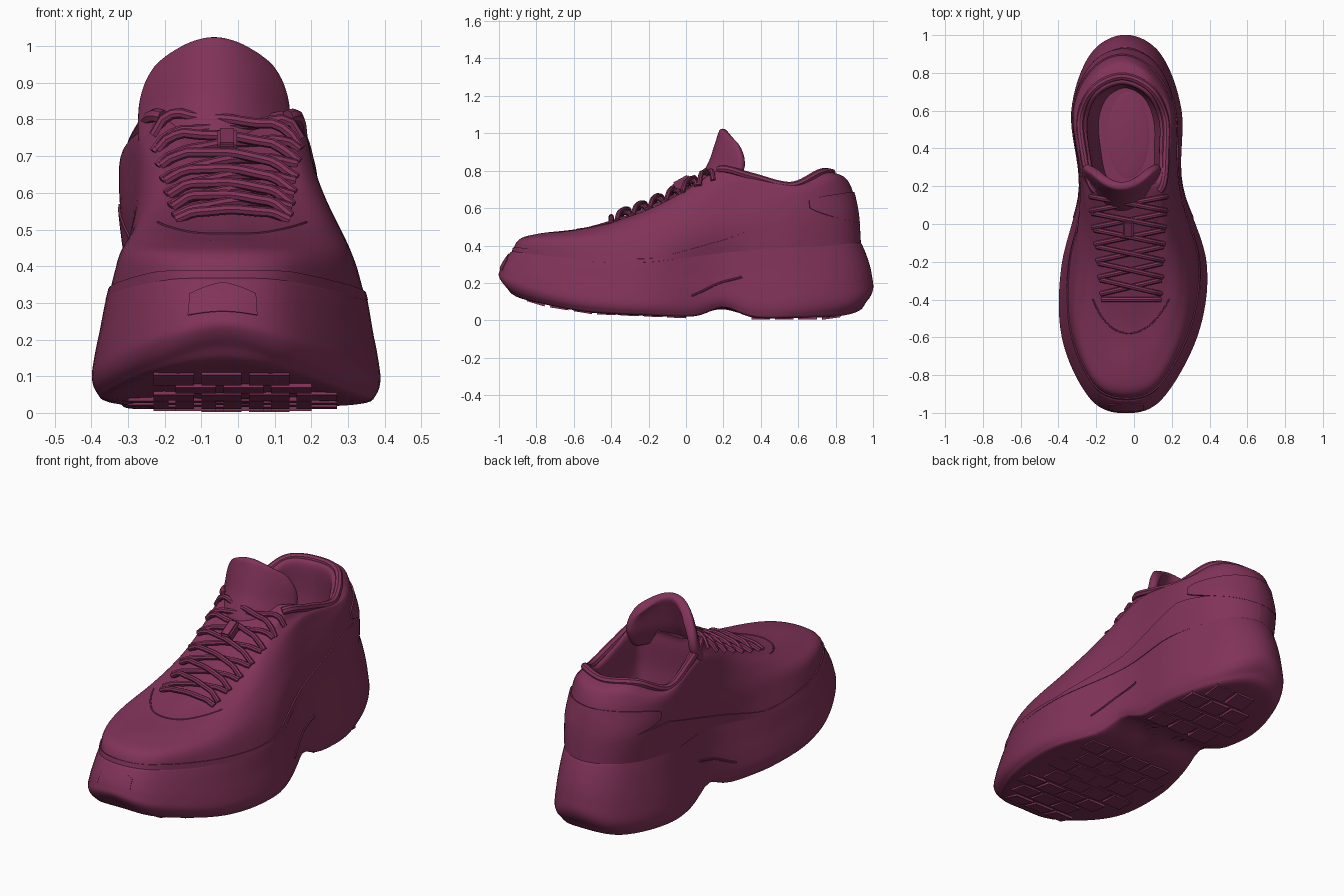
import bpy, bmesh, math
from mathutils import Vector, Matrix
from mathutils.bvhtree import BVHTree

if "Cube" in bpy.data.objects:
    bpy.data.objects.remove(bpy.data.objects["Cube"])

mat = bpy.data.materials.new("maroon")
mat.diffuse_color = (0.22, 0.033, 0.1, 1)
mat.use_nodes = True
mat.node_tree.nodes["Principled BSDF"].inputs["Base Color"].default_value = mat.diffuse_color


def finish(name, bm):
    bmesh.ops.remove_doubles(bm, verts=bm.verts, dist=1e-5)
    bmesh.ops.recalc_face_normals(bm, faces=bm.faces)
    me = bpy.data.meshes.new(name)
    bm.to_mesh(me)
    bm.free()
    ob = bpy.data.objects.new(name, me)
    bpy.context.collection.objects.link(ob)
    me.materials.append(mat)
    return ob


def grid(name, rows, closed=False, caps=False):
    bm = bmesh.new()
    vs = [[bm.verts.new(p) for p in r] for r in rows]
    n = len(rows[0])
    for a, b in zip(vs, vs[1:]):
        for i in range(n if closed else n - 1):
            j = (i + 1) % n
            bm.faces.new((a[i], a[j], b[j], b[i]))
    if caps:
        bm.faces.new(vs[0])
        bm.faces.new(vs[-1])
    return finish(name, bm)


def tube(name, paths, r):
    cu = bpy.data.curves.new(name, 'CURVE')
    cu.dimensions = '3D'
    cu.bevel_depth, cu.bevel_resolution, cu.use_fill_caps = r, 2, True
    for pts in paths:
        sp = cu.splines.new('POLY')
        sp.points.add(len(pts) - 1)
        for q, p in zip(sp.points, pts):
            q.co = (*p, 1)
    ob = bpy.data.objects.new(name, cu)
    bpy.context.collection.objects.link(ob)
    cu.materials.append(mat)
    return ob


def lerp(tab, x):
    for (x0, y0), (x1, y1) in zip(tab, tab[1:]):
        if x <= x1:
            return y0 + (y1 - y0) * max(0, (x - x0) / (x1 - x0))
    return tab[-1][1]


def cat(p, f):
    a, b, c, d = p
    return 0.5 * (2 * b + (c - a) * f + (2 * a - 5 * b + 4 * c - d) * f * f + (3 * b - a - 3 * c + d) * f ** 3)


def surface(rings, notch=0.0):
    """Smooth surface through mirrored control rings: t runs around (0 toe, 7 heel), s runs across rings."""
    def ctrl(ring, i):
        i %= 14
        y, w, z = ring[min(i, 14 - i)]
        return Vector((w if i <= 7 else -w, y, z))

    def S(t, s):
        k, i, n = min(int(s), len(rings) - 2), math.floor(t), len(rings) - 1
        cols = [cat([ctrl(rings[min(max(k + d, 0), n)], i + e) for e in (-1, 0, 1, 2)], t - i) for d in (-1, 0, 1, 2)]
        p = cat(cols, s - k)
        p.x += -0.045 + 0.047 * math.exp(-((p.y + 0.15) / 0.5) ** 2) - 0.02 * min(1, max(0, (p.z - 0.4) / 0.3))
        p.z += notch * math.exp(-((p.y - 0.2) / 0.1) ** 2) * max(0, 1 - p.z / 0.25)
        return p
    return S


def lifted(S, t, s, h):
    p = S(t, s)
    n = (S(t + .02, s) - S(t - .02, s)).cross(S(t, s + .02) - S(t, max(0, s - .02)))
    n.normalize()
    if n.dot(p - Vector((-0.03, p.y * 0.8, 0.3))) < 0:
        n = -n
    return p + n * h


def patch(name, S, t0, t1, lo, hi, h, nt=24, ns=8):
    """Raised panel lying on a surface, with a stepped border."""
    def steps(n):
        return [(0, 1)] + [(i / n, 0) for i in range(n + 1)] + [(1, 1)]
    rows = []
    for f, edge in steps(nt):
        t = t0 + (t1 - t0) * f
        rows.append([lifted(S, t, lo(t) + (hi(t) - lo(t)) * g, -0.006 if edge or e else h) for g, e in steps(ns)])
    return grid(name, rows)


# sole: plan outline (y, half width, top z), scaled level by level (length, extra width, height)
outline = [(-1, 0, .37), (-.925, .19, .365), (-.6, .358, .335), (-.22, .385, .33),
           (.2, .276, .38), (.6, .292, .41), (.9, .185, .42), (1, 0, .42)]
under = [(-1, .2), (-.9, .125), (-.75, .08), (-.5, .04), (0, .018), (.35, .012), (.75, .012), (.9, .04), (1, .1)]
levels = [(.02, 1, 0), (.5, 1, 0), (.88, 1, 0), (.965, 1, .06), (1, 1, .2), (.995, .985, .42),
          (.98, .965, .65), (.95, .96, .9), (.925, .96, 1), (.85, .96, 1.02)]
sole_rings = []
for k, kw, f in levels:
    ring = []
    for y, w, zt in outline:
        zb = lerp(under, y * k)
        ring.append((y * k, w * k * kw, zb + f * (zt - zb)))
    sole_rings.append(ring)
sole = surface(sole_rings, 0.06)
N = 112
around = [14 * i / N for i in range(N)]
grid("sole", [[sole(t, s / 5) for t in around] for s in range(5 * 9 + 1)], True, True)
patch("toe_tab", sole, -.5, .5, lambda t: 5.2, lambda t: 7.2 - 1.4 * abs(t), .004)
for side in (-1, 1):
    tube("sole_side_ridge", [[lifted(sole, side * (3.6 + .65 * i / 20), 4.6 + 1.1 * i / 20, 0) for i in range(21)]], .006)

# tread lugs, tilted with the sole
bm = bmesh.new()
widths = [(y, w) for y, w, z in outline]
for y in [-.8 + .125 * i for i in range(7)] + [.4 + .125 * i for i in range(4)]:
    for c in range(-2, 3):
        x = c * .13 + (.03 if round(y * 8) % 2 else -.03)
        if abs(x) + .06 < .9 * lerp(widths, y):
            tilt = math.atan2(lerp(under, y + .05) - lerp(under, y - .05), .1)
            m = (Matrix.Translation((x - .015, y, lerp(under, y) + .008)) @ Matrix.Rotation(tilt, 4, 'X')
                 @ Matrix.Diagonal((.11, .1, .03, 1)))
            bmesh.ops.create_cube(bm, size=1, matrix=m)
finish("tread_lugs", bm)

# upper: control rings from the sole edge to the collar, then inside to the footbed
base = [(y * .93, w * .895, z - .02) for y, w, z in outline]
low = [(-.895, 0, .43), (-.82, .175, .43), (-.53, .298, .43), (-.15, .305, .45),
       (.22, .262, .5), (.6, .268, .55), (.84, .17, .55), (.92, 0, .55)]
middle = [(-.78, 0, .465), (-.71, .14, .465), (-.46, .245, .49), (-.08, .258, .56),
          (.25, .25, .62), (.6, .265, .66), (.82, .16, .66), (.9, 0, .66)]
vamp = [(-.52, 0, .50), (-.46, .1, .51), (-.28, .18, .56), (0, .215, .66),
        (.27, .236, .73), (.6, .255, .705), (.8, .155, .73), (.875, 0, .73)]
instep = [(-.2, 0, .61), (-.17, .08, .615), (-.06, .14, .66), (.1, .185, .745),
          (.31, .228, .76), (.59, .242, .72), (.78, .145, .77), (.84, 0, .77)]
collar = [(.16, 0, .79), (.165, .08, .79), (.18, .155, .81), (.23, .195, .81),
          (.37, .215, .765), (.56, .222, .72), (.71, .15, .79), (.775, 0, .79)]


def inner(ky, kw, z):
    return [(.47 + (y - .47) * ky, w * kw, z(c)) for y, w, c in collar]


upper_rings = [base, low, middle, vamp, instep, collar, inner(.88, .86, lambda c: c - .02),
               inner(.88, .84, lambda c: .6), inner(.82, .66, lambda c: .45)]
upper = surface(upper_rings)
shell = grid("upper", [[upper(t, s / 6) for t in around] for s in range(6 * 8 + 1)], True, True)
tree = BVHTree.FromPolygons([v.co for v in shell.data.vertices], [list(p.vertices) for p in shell.data.polygons])
grid("insole", [[Vector((-.03 + r * math.cos(a) * .11, .47 + r * math.sin(a) * .23, z))
                 for a in [math.tau * i / 32 for i in range(32)]] for r, z in ((1, .43), (1, .455), (.9, .46))], True, True)

# overlays and seams on the upper
guard = [(0, .5), (1, .5), (2, .35), (3, .18), (4, .55), (5, 1.15), (6, .95), (7, .9)]
patch("lower_overlay", upper, 7, 21, lambda t: 0, lambda t: lerp(guard, min(t % 14, 14 - t % 14)), .006, 112)


def bow(t):
    return .75 * math.sqrt(max(.02, 1 - ((t - 7) / 1.85) ** 2))


patch("heel_counter", upper, 5.2, 8.8, lambda t: 1.55 - bow(t), lambda t: 1.55 + bow(t), .007, 40)
tube("vamp_seam", [[upper(-1.9 + 3.8 * i / 40, 2.8 - .25 * abs(i / 20 - 1) ** 2) for i in range(41)]], .004)
tube("collar_piping", [[lifted(upper, 2.3 + 9.4 * i / 80, 4.9, 0) for i in range(81)]], .02)

# tongue: padded sheet wrapping back at its sides
spine_y = [(0, .08), (.35, .145), (1, .205)]
spine_z = [(0, .72), (.35, .84), (1, 1.025)]
rows = []
for j in range(9):
    v = j / 8
    row = []
    for i in range(-6, 7):
        u = i / 6
        row.append(Vector((-.065 + u * .2 * (1 - .3 * v ** 4),
                           lerp(spine_y, v) + (.18 - .1 * v * v) * u * u,
                           lerp(spine_z, v) - .085 * v * u * u)))
    rows.append(row)
tongue = grid("tongue", rows)
pad = tongue.modifiers.new("pad", 'SOLIDIFY')
pad.thickness, pad.offset = .05, 0
tongue.modifiers.new("round", 'SUBSURF').levels = 2
tongue.modifiers["round"].render_levels = 2


# laces: crossing cords resting on the instep
def lace(y0, y1, half, lift, side):
    pts = []
    for i in range(17):
        f = i / 16
        cx = -.015 - .03 * (y0 + .4)
        x, y = cx + side * half * (2 * f - 1), y0 + (y1 - y0) * f
        hit = tree.ray_cast(Vector((x, y, 2)), Vector((0, 0, -1)))[0]
        pts.append(Vector((x, y, hit.z + lift * min(1, 6 * f + .1, 6 * (1 - f) + .1))))
    return pts


cords = [lace(-.4, -.4, .155, .02, 1)]
for k in range(6):
    y = -.37 + k * .088
    half = .16 + .008 * k
    cords += [lace(y, y + .075, half, .018, 1), lace(y, y + .075, half, .036, -1)]
tube("laces", cords, .014)

# lace keeper on the tongue
bm = bmesh.new()
bmesh.ops.create_cube(bm, size=1, matrix=Matrix.Translation((-.03, -.02, .735)) @ Matrix.Rotation(.5, 4, 'X')
                      @ Matrix.Diagonal((.055, .1, .05, 1)))
bmesh.ops.bevel(bm, geom=list(bm.edges), offset=.008, segments=2, affect='EDGES')
finish("lace_keeper", bm)

# cords to mesh, smooth shading with sharp edges kept
for ob in bpy.context.collection.objects:
    ob.select_set(True)
    bpy.context.view_layer.objects.active = ob
bpy.ops.object.convert(target='MESH')
bpy.ops.object.shade_smooth_by_angle(angle=math.radians(40))
